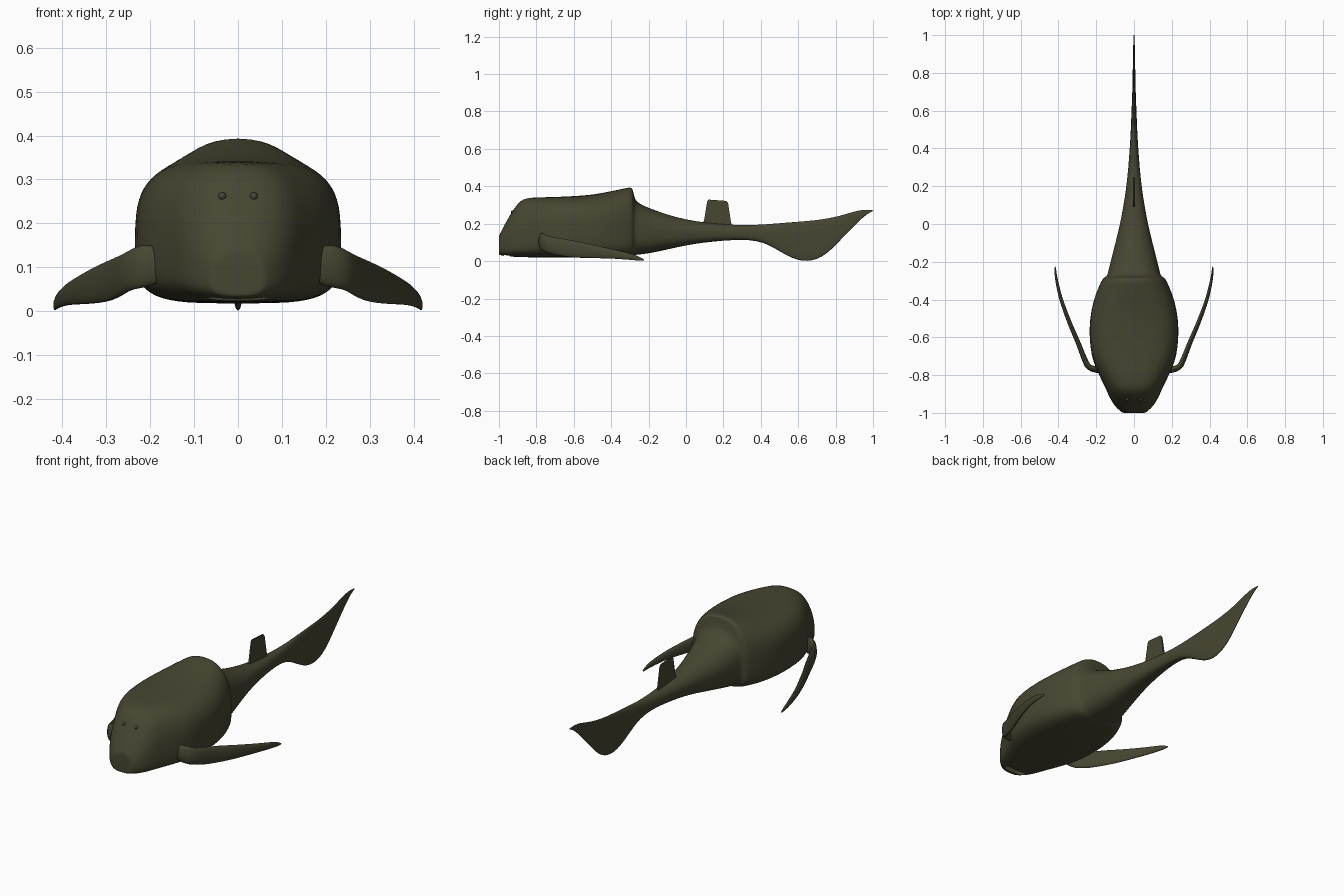
import bpy, bmesh, math
from mathutils import Vector

if "Cube" in bpy.data.objects:
    bpy.data.objects.remove(bpy.data.objects["Cube"])

olive = bpy.data.materials.new("dark_olive")
olive.diffuse_color = (0.064, 0.061, 0.031, 1)
olive.use_nodes = True
olive.node_tree.nodes["Principled BSDF"].inputs["Base Color"].default_value = olive.diffuse_color


def finish(name, bm, levels=0, angle=40):
    bmesh.ops.recalc_face_normals(bm, faces=bm.faces)
    me = bpy.data.meshes.new(name)
    bm.to_mesh(me)
    bm.free()
    me.materials.append(olive)
    ob = bpy.data.objects.new(name, me)
    bpy.context.collection.objects.link(ob)
    if levels:
        mod = ob.modifiers.new("smooth", 'SUBSURF')
        mod.levels = mod.render_levels = levels
    bpy.ops.object.select_all(action='DESELECT')
    ob.select_set(True)
    bpy.context.view_layer.objects.active = ob
    bpy.ops.object.shade_smooth_by_angle(angle=math.radians(angle))
    return ob


def loft(bm, rings):
    loops = [[bm.verts.new(p) for p in r] for r in rings]
    n = len(loops[0])
    for a, b in zip(loops, loops[1:]):
        for i in range(n):
            bm.faces.new((a[i], a[(i + 1) % n], b[(i + 1) % n], b[i]))
    for end in (loops[0], loops[-1]):
        c = bm.verts.new(sum((v.co for v in end), Vector()) / n)
        for i in range(n):
            bm.faces.new((end[i], end[(i + 1) % n], c))


def section(y, w, zb, zt, zm, n, ridge=0, count=36):
    """Rounded-box cross-section with a raised central ridge on top."""
    pts = []
    for i in range(count):
        t = 2 * math.pi * i / count
        c, s = math.cos(t), math.sin(t)
        e = n if s > 0 else n * 1.25
        u = math.copysign(abs(c) ** (2 / e), c)
        v = abs(s) ** (2 / e)
        z = zm + v * ((zt - zm) if s > 0 else (zb - zm))
        if s > 0:
            z += ridge * (1 - u * u)
        pts.append((w * u, y, z))
    return pts


# Armoured head and trunk: y, half width, bottom, top, widest height, squareness, ridge
trunk = [
    (-1.0, .058, .035, .135, .075, 2.4, 0), (-.998, .064, .033, .14, .075, 2.4, 0),
    (-.975, .092, .028, .185, .08, 2.4, 0), (-.94, .118, .024, .25, .09, 2.5, 0),
    (-.90, .138, .022, .31, .10, 2.6, 0), (-.87, .15, .021, .333, .11, 2.7, 0),
    (-.83, .17, .02, .34, .12, 2.8, 0), (-.77, .20, .02, .342, .14, 3.0, 0),
    (-.70, .226, .019, .343, .15, 3.2, 0), (-.60, .237, .018, .344, .16, 3.2, .004),
    (-.50, .235, .017, .343, .16, 3.2, .012), (-.40, .214, .018, .34, .16, 3.2, .035),
    (-.34, .19, .022, .337, .16, 3.2, .052), (-.30, .172, .026, .335, .16, 3.2, .063),
    (-.285, .162, .03, .333, .16, 3.0, .06), (-.278, .146, .032, .318, .16, 2.8, .03),
    (-.265, .139, .034, .308, .165, 2.5, .005)]
# Tail stalk and tall tail fin: y, half width, bottom, top
tail = [
    (-.20, .125, .04, .285), (-.10, .098, .062, .248), (0, .074, .085, .222),
    (.1, .055, .10, .206), (.2, .04, .11, .197), (.3, .03, .115, .192),
    (.38, .024, .109, .194), (.44, .02, .088, .198), (.5, .017, .053, .203),
    (.55, .015, .024, .207), (.6, .013, .004, .211), (.65, .011, -.001, .215),
    (.7, .009, .009, .22), (.75, .008, .037, .227), (.8, .007, .085, .237),
    (.85, .006, .138, .25), (.9, .005, .19, .266), (.95, .004, .238, .276),
    (.985, .003, .262, .274), (1.0, .002, .267, .272)]
rings = [section(*s) for s in trunk]
rings += [section(y, w, zb, zt, (zb + zt) / 2, 2.1) for y, w, zb, zt in tail]
bm = bmesh.new()
loft(bm, rings)
# Open mouth under the snout
mouth = [f for f in bm.faces
         if -.985 < f.calc_center_median().y < -.93
         and abs(f.calc_center_median().x) < .07
         and f.calc_center_median().z < .04]
bmesh.ops.delete(bm, geom=mouth, context='FACES')
finish("body_and_tail", bm, 1, 50)

# Curved side flippers: x, y, bottom, top, half thickness
blade = [
    (.17, -.775, .06, .15, .018), (.225, -.768, .05, .155, .018),
    (.25, -.75, .045, .138, .017), (.272, -.69, .027, .127, .014),
    (.303, -.61, .018, .114, .013), (.335, -.54, .015, .098, .012),
    (.365, -.46, .014, .08, .011), (.39, -.39, .013, .064, .010),
    (.408, -.31, .007, .045, .008), (.416, -.26, .003, .03, .006),
    (.417, -.225, .001, .010, .003)]
for side, label in ((1, "right"), (-1, "left")):
    rings = []
    for k, (x, y, zb, zt, th) in enumerate(blade):
        a, b = blade[max(k - 1, 0)], blade[min(k + 1, len(blade) - 1)]
        d = Vector((b[0] - a[0], b[1] - a[1])).normalized()
        ring = []
        for i in range(12):
            t = 2 * math.pi * i / 12
            off = th * math.cos(t)
            z = (zb + zt) / 2 + (zt - zb) / 2 * math.sin(t)
            ring.append((side * (x - d.y * off), y + d.x * off, z))
        rings.append(ring)
    bm = bmesh.new()
    loft(bm, rings)
    finish(label + "_flipper", bm, 1)

# Small upright back fin
outline = [(.088, .19), (.098, .225), (.113, .318), (.12, .329), (.215, .322),
           (.225, .31), (.238, .225), (.245, .185)]
bm = bmesh.new()
faces = []
for x in (-.005, .005):
    faces.append([bm.verts.new((x * (1 if z < .25 else .6), y, z)) for y, z in outline])
    bm.faces.new(faces[-1])
for i in range(len(outline)):
    j = (i + 1) % len(outline)
    bm.faces.new((faces[0][i], faces[0][j], faces[1][j], faces[1][i]))
finish("back_fin", bm)

# Tiny eyes high on the face
for side, label in ((1, "right"), (-1, "left")):
    bm = bmesh.new()
    bmesh.ops.create_uvsphere(bm, u_segments=12, v_segments=8, radius=.009)
    bmesh.ops.translate(bm, verts=bm.verts, vec=(side * .036, -.928, .262))
    finish(label + "_eye", bm)
